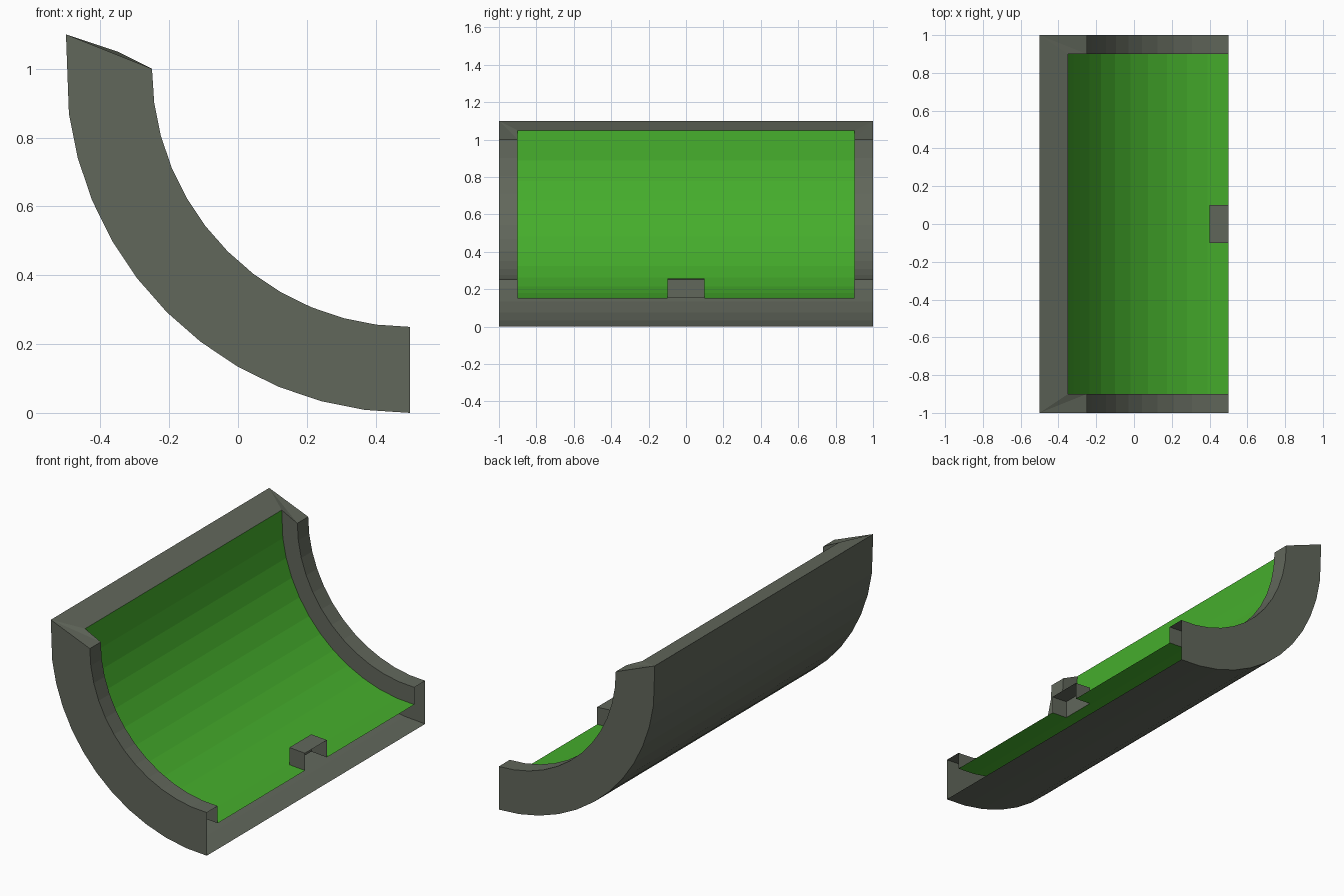
import bpy, bmesh, math

if "Cube" in bpy.data.objects:
    bpy.data.objects.remove(bpy.data.objects["Cube"])

CX, CZ, SEG = 0.5, 1.0, 12   # arc centre and facets per quarter turn


def arc(radius, top):
    """Quarter arc in xz; the first point is lifted to the sloping top edge."""
    pts = [(CX - radius * math.cos(a), CZ - radius * math.sin(a))
           for a in (math.pi / 2 * i / SEG for i in range(SEG + 1))]
    pts[0] = (pts[0][0], top)
    return pts


def line(profile, y):
    return [(x, y, z) for x, z in profile]


def material(name, color):
    m = bpy.data.materials.new(name)
    m.diffuse_color = color
    m.use_nodes = True
    m.node_tree.nodes["Principled BSDF"].inputs["Base Color"].default_value = m.diffuse_color
    return m


def build(name, faces, mat):
    bm = bmesh.new()
    for f in faces:
        bm.faces.new([bm.verts.new(p) for p in f])
    bmesh.ops.remove_doubles(bm, verts=bm.verts, dist=1e-5)
    bmesh.ops.recalc_face_normals(bm, faces=bm.faces)
    # open sheets: make the side facing the arc centre / outside consistent
    me = bpy.data.meshes.new(name)
    bm.to_mesh(me)
    bm.free()
    me.materials.append(mat)
    ob = bpy.data.objects.new(name, me)
    bpy.context.collection.objects.link(ob)
    return ob


def strip(a, b):
    """Quads between two matching polylines."""
    return [(a[i], a[i + 1], b[i + 1], b[i]) for i in range(len(a) - 1)]


grey = material("grey_stone", (0.12, 0.135, 0.105, 1))
green = material("green_lining", (0.06, 0.42, 0.025, 1))

outer = arc(1.0, 1.1)
rim = arc(0.75, 1.0)
floor = arc(0.85, 1.05)

# Curved shell with end caps, raised end rims and sloping top edge;
# the end at x = 0.5 stays open
faces = strip(line(outer, 1), line(outer, -1))
for s in (-1, 1):
    faces += strip(line(outer, s), line(rim, s))
    faces += strip(line(rim, s), line(rim, s * 0.9))
    faces += strip(line(rim, s * 0.9), line(floor, s * 0.9))
    o, r, f = outer[0], rim[0], floor[0]
    corner, inner = (o[0], s, o[1]), (f[0], s * 0.9, f[1])
    rim_in, rim_out = (r[0], s * 0.9, r[1]), (r[0], s, r[1])
    faces += [(corner, inner, rim_in), (corner, rim_in, rim_out)]
(ox, oz), (fx, fz) = outer[0], floor[0]
faces.append(((ox, -1, oz), (ox, 1, oz), (fx, 0.9, fz), (fx, -0.9, fz)))
build("curved_shell", faces, grey)

# Green lining, with a gap under the tab
(x0, z0), (x1, z1) = floor[-2:]
tab_x = 0.4
tab_z = z0 + (z1 - z0) * (tab_x - x0) / (x1 - x0)
path = floor[:-1] + [(tab_x, tab_z), floor[-1]]
faces = []
for a, b in ((-0.9, -0.1), (-0.1, 0.1), (0.1, 0.9)):
    p = path[:-1] if a == -0.1 else path
    faces += strip(line(p, a), line(p, b))
lining = build("green_lining", faces, green)
if sum(p.normal.z for p in lining.data.polygons) < 0:
    lining.data.flip_normals()

# Small hollow tab at the open edge
low = [(tab_x, tab_z), (x1, z1)]
high = [(x, z + 0.1) for x, z in low]
faces = strip(line(high, -0.1), line(high, 0.1))
for s in (-0.1, 0.1):
    faces += strip(line(low, s), line(high, s))
faces.append(((tab_x, -0.1, tab_z), (tab_x, 0.1, tab_z),
              (tab_x, 0.1, tab_z + 0.1), (tab_x, -0.1, tab_z + 0.1)))
build("edge_tab", faces, grey)
